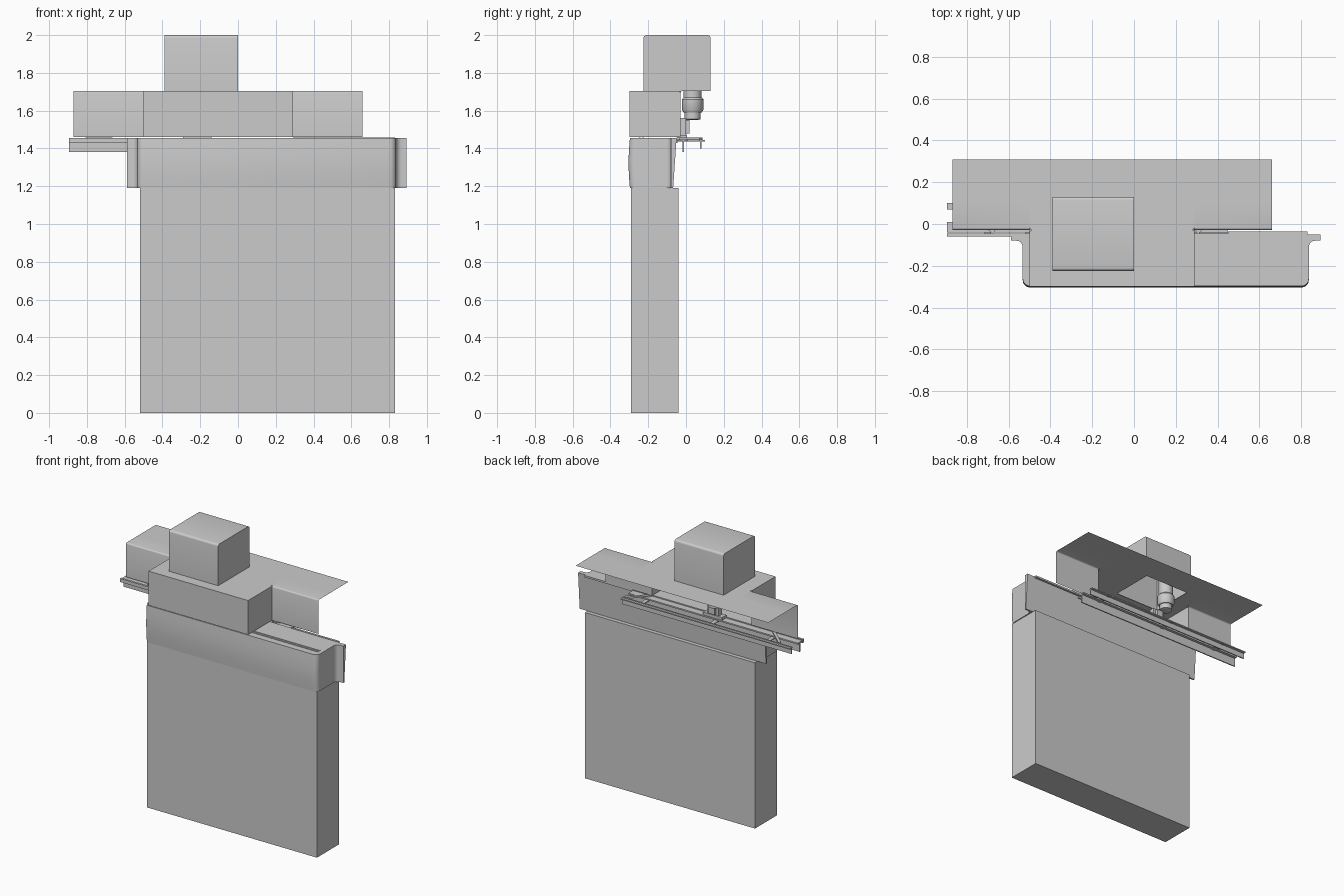
import bpy, bmesh, math
from mathutils import Vector

old = bpy.data.objects.get("Cube")
if old:
    bpy.data.objects.remove(old, do_unlink=True)

grey = bpy.data.materials.new("plain_grey")
grey.use_nodes = True
COLOUR = (0.6, 0.6, 0.6, 1)
grey.diffuse_color = COLOUR
grey.node_tree.nodes["Principled BSDF"].inputs["Base Color"].default_value = COLOUR


def finish(name, bm, smooth=False, normals=True):
    if normals:
        bmesh.ops.recalc_face_normals(bm, faces=bm.faces)
    mesh = bpy.data.meshes.new(name)
    bm.to_mesh(mesh)
    bm.free()
    mesh.materials.append(grey)
    ob = bpy.data.objects.new(name, mesh)
    bpy.context.collection.objects.link(ob)
    if smooth:
        bpy.ops.object.select_all(action="DESELECT")
        bpy.context.view_layer.objects.active = ob
        ob.select_set(True)
        bpy.ops.object.shade_smooth_by_angle(angle=math.radians(35))
    return ob


def add_box(bm, x, y, z):
    verts = bmesh.ops.create_cube(bm, size=1)["verts"]
    for v in verts:
        v.co = [lo + (hi - lo) * (c + 0.5) for c, (lo, hi) in zip(v.co, (x, y, z))]
    return verts


def boxes(name, *specs):
    bm = bmesh.new()
    for spec in specs:
        add_box(bm, *spec)
    return finish(name, bm)


def strut(name, a, b, width, height):
    # bar laid flat between two points
    a, b = Vector(a), Vector(b)
    side = (b - a).cross(Vector((0, 0, 1))).normalized() * width / 2
    up = Vector((0, 0, height))
    bm = bmesh.new()
    base = bm.faces.new([bm.verts.new(p) for p in (a + side, a - side, b - side, b + side)])
    out = bmesh.ops.extrude_face_region(bm, geom=[base])["geom"]
    bmesh.ops.translate(bm, vec=up, verts=[g for g in out if isinstance(g, bmesh.types.BMVert)])
    return finish(name, bm)


# Tall cabinet
boxes("cabinet", ((-0.52, 0.83), (-0.29, -0.04), (0, 1.19)))

# Collar: rounded plan with side flanges, lofted with a slight bulge
CENTRE = 0.152


def arc(cx, cy, r, start, end, n=5):
    return [(cx + r * math.cos(math.radians(start + (end - start) * i / n)),
             cy + r * math.sin(math.radians(start + (end - start) * i / n)))
            for i in range(n + 1)]


half = arc(0.65, -0.262, 0.035, -90, 0) + arc(0.715, -0.11, 0.03, 180, 90) + [(0.74, -0.08), (0.74, -0.05)]
plan = half + [(-x, y) for x, y in reversed(half)]
bm = bmesh.new()
rings = []
LEVELS = 6
for i in range(LEVELS + 1):
    t = i / LEVELS
    bulge = 0.007 * math.sin(math.pi * t)
    ring = []
    for x, y in plan:
        if y > -0.06:
            y -= 0.018 * (1 - t)
        elif y < -0.2:
            y -= bulge
        ring.append(bm.verts.new((CENTRE + x, y, 1.19 + 0.265 * t)))
    rings.append(ring)
count = len(plan)
for low, high in zip(rings, rings[1:]):
    for i in range(count):
        j = (i + 1) % count
        bm.faces.new((low[i], low[j], high[j], high[i]))
bm.faces.new(rings[0])
bm.faces.new(rings[-1])
finish("collar", bm, smooth=True)

# Raised strips and plate on the collar top
boxes("collar_strips", *[((0.29, 0.81), (y, y + 0.008), (1.453, 1.459)) for y in (-0.25, -0.23)])
boxes("collar_plate", ((0.45, 0.83), (-0.05, -0.035), (1.445, 1.458)))

# Cover: thin top sheet with an opening, and walls along its stepped front
TOP, BOTTOM, STEP = 1.705, 1.46, -0.028
xs = (-0.87, -0.50, -0.37, -0.02, 0.29, 0.66)
ys = (-0.30, -0.20, STEP, 0.11, 0.31)
bm = bmesh.new()
for i in range(5):
    for j in range(4):
        outside = j < 2 and i in (0, 4)
        opening = i == 2 and j in (1, 2)
        if not (outside or opening):
            corners = ((i, j), (i + 1, j), (i + 1, j + 1), (i, j + 1))
            bm.faces.new([bm.verts.new((xs[a], ys[b], TOP)) for a, b in corners])
path = [(xs[0], STEP), (xs[1], STEP), (xs[1], ys[1]), (xs[1], ys[0]), (xs[2], ys[0]),
        (xs[3], ys[0]), (xs[4], ys[0]), (xs[4], ys[1]), (xs[4], STEP), (xs[5], STEP)]
for (ax, ay), (bx, by) in zip(path, path[1:]):
    bm.faces.new([bm.verts.new(p) for p in
                  ((ax, ay, BOTTOM), (bx, by, BOTTOM), (bx, by, TOP), (ax, ay, TOP))])
bmesh.ops.remove_doubles(bm, verts=bm.verts, dist=0.0005)
# round the top edge of the two side walls
edges = [e for e in bm.edges if all(abs(v.co.y - STEP) < 0.001 and v.co.z > 1.7 for v in e.verts)
         and abs(sum(v.co.x for v in e.verts) / 2 + 0.105) > 0.5]
bmesh.ops.bevel(bm, geom=edges, offset=0.01, segments=3, affect="EDGES", profile=0.5)
finish("cover", bm, smooth=True, normals=False)

# Upper hood, open below, rounded along its long top and side edges
bm = bmesh.new()
add_box(bm, (-0.39, 0.0), (-0.225, 0.13), (TOP, 2.0))
edges = [e for e in bm.edges if all(v.co.z > 1.9 for v in e.verts)
         and abs(e.verts[0].co.x - e.verts[1].co.x) > 0.1]
bmesh.ops.bevel(bm, geom=edges, offset=0.016, segments=4, affect="EDGES", profile=0.5)
bmesh.ops.delete(bm, geom=[f for f in bm.faces if f.calc_center_median().z < TOP + 0.001], context="FACES")
finish("hood", bm, smooth=True)

# Nozzle: stepped turned body hanging below the hood
profile = [(0, 1.80), (0.048, 1.80), (0.048, 1.67), (0.057, 1.66), (0.057, 1.605),
           (0.048, 1.59), (0.042, 1.59), (0.042, 1.555), (0.025, 1.55), (0, 1.55)]
bm = bmesh.new()
chain = [bm.verts.new((r, 0, z)) for r, z in profile]
links = [bm.edges.new(pair) for pair in zip(chain, chain[1:])]
bmesh.ops.spin(bm, geom=chain + links, cent=(0, 0, 0), axis=(0, 0, 1), angle=math.tau, steps=24)
bmesh.ops.remove_doubles(bm, verts=bm.verts, dist=0.0005)
bmesh.ops.translate(bm, verts=bm.verts, vec=(-0.25, 0.035, 0))
finish("nozzle", bm, smooth=True)

# Bracket below the nozzle
boxes("bracket", ((-0.26, -0.17), (-0.035, 0.0), (1.45, 1.56)),
      ((-0.24, -0.19), (0.0, 0.018), (1.48, 1.55)),
      ((-0.29, -0.14), (-0.045, 0.005), (1.45, 1.47)))

# Conveyor rails
RAIL = (-0.895, 0.45)
boxes("front_rail", (RAIL, (-0.018, -0.010), (1.38, 1.45)),
      (RAIL, (-0.04, 0.01), (1.44, 1.45)),
      (RAIL, (-0.06, -0.045), (1.43, 1.455)))
boxes("rear_rail", (RAIL, (0.075, 0.083), (1.40, 1.45)),
      (RAIL, (0.07, 0.10), (1.438, 1.446)))

# Cross ties and diagonal end links between the rails
boxes("cross_ties", *[((x - 0.015, x + 0.015), (-0.055, 0.09), (1.436, 1.442)) for x in (-0.7, -0.25, 0.3)])
for label, a, b in (("left", 0.43, 0.3), ("right", -0.80, -0.67)):
    strut(label + "_end_link", (a, 0.08, 1.446), (b, -0.04, 1.446), 0.02, 0.012)
